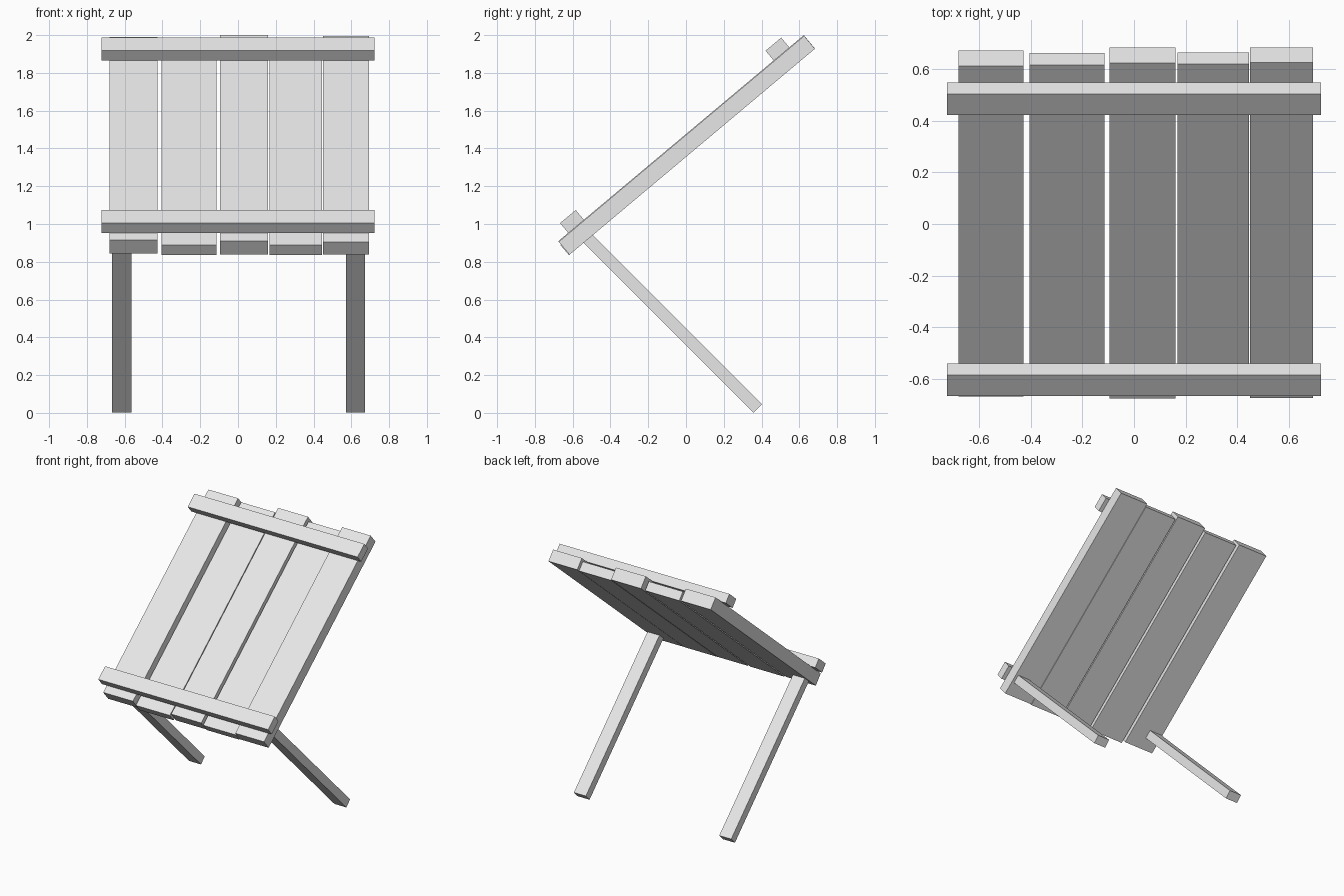
import bpy
import math
from mathutils import Matrix, Vector

cube = bpy.data.objects.get("Cube")
if cube:
    bpy.data.objects.remove(cube, do_unlink=True)

# Single grey material
grey = bpy.data.materials.new("plain_grey")
grey.use_nodes = True
colour = (0.8, 0.8, 0.8, 1)
grey.diffuse_color = colour
grey.node_tree.nodes["Principled BSDF"].inputs["Base Color"].default_value = colour


def beam(name, low, high, tilt):
    """Box between two corners, in axes turned about x by tilt."""
    low, high = Vector(low), Vector(high)
    bpy.ops.mesh.primitive_cube_add(size=1)
    obj = bpy.context.object
    obj.name = name
    size = high - low
    obj.data.transform(Matrix.Diagonal((size.x, size.y, size.z, 1)))
    turn = Matrix.Rotation(tilt, 4, 'X')
    obj.matrix_world = turn @ Matrix.Translation((low + high) / 2)
    obj.data.materials.append(grey)
    return obj


PANEL = math.radians(40)
UNDERSIDE = 1.038

# Slats: left and right edge, lower and upper end, top surface
slats = [
    (-0.68, -0.427, 0.077, 1.747, 1.131),
    (-0.405, -0.115, 0.062, 1.734, 1.108),
    (-0.095, 0.16, 0.066, 1.763, 1.131),
    (0.168, 0.445, 0.062, 1.738, 1.109),
    (0.449, 0.693, 0.066, 1.762, 1.127),
]
for i, (x0, x1, start, end, top) in enumerate(slats):
    beam(f"slat_{i + 1}", (x0, start, UNDERSIDE), (x1, end, top), PANEL)

# Cross battens on top of the slats
for name, mid in (("lower_batten", 0.189), ("upper_batten", 1.609)):
    beam(name, (-0.723, mid - 0.054, 1.129), (0.723, mid + 0.054, 1.198), PANEL)

# Legs slope down and back from the low edge of the panel
for name, x in (("right_leg", -0.616), ("left_leg", 0.622)):
    leg = beam(name, (-0.051, -0.032, 0), (0.051, 0.032, 1.29), 0)
    foot = Vector((x, 0.38, 0.0235))
    leg.matrix_world = (Matrix.Translation(foot)
                        @ Matrix.Rotation(math.radians(45), 4, 'X')
                        @ Matrix.Translation((0, 0, 0.645)))
